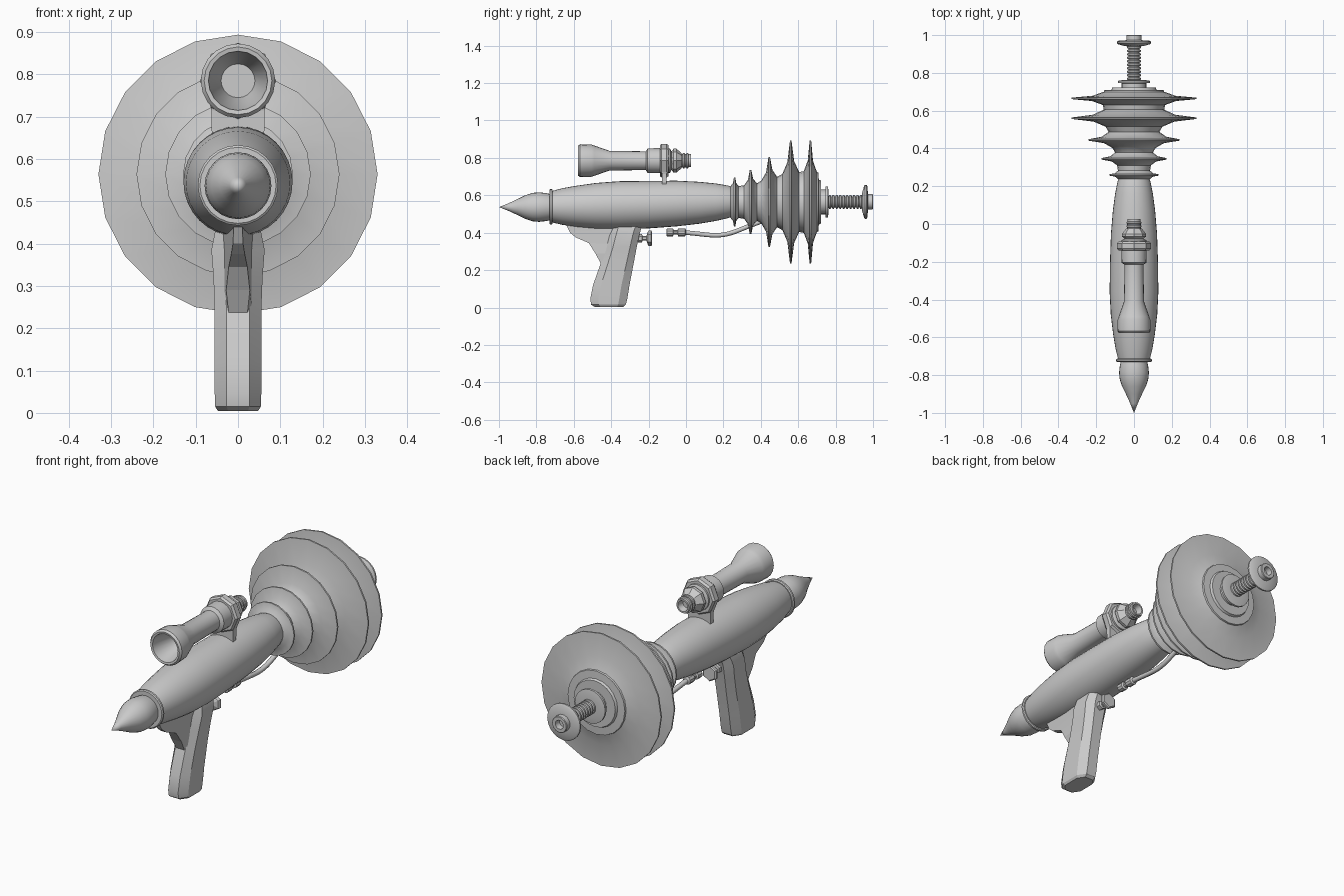
import bpy, bmesh
from math import sin, cos, pi


def finish(name, bm, smooth=True, angle=0.6):
    bmesh.ops.remove_doubles(bm, verts=bm.verts, dist=1e-5)
    bmesh.ops.recalc_face_normals(bm, faces=bm.faces)
    me = bpy.data.meshes.new(name)
    bm.to_mesh(me)
    bm.free()
    ob = bpy.data.objects.new(name, me)
    bpy.context.collection.objects.link(ob)
    if smooth:
        bpy.ops.object.select_all(action='DESELECT')
        ob.select_set(True)
        bpy.context.view_layer.objects.active = ob
        bpy.ops.object.shade_smooth_by_angle(angle=angle)
    return ob


def loft(name, rings, smooth=True, angle=0.6, caps=True):
    """Skin a list of equal-length point rings and cap both ends."""
    bm = bmesh.new()
    vs = [[bm.verts.new(p) for p in ring] for ring in rings]
    n = len(vs[0])
    for a, b in zip(vs, vs[1:]):
        for i in range(n):
            j = (i + 1) % n
            bm.faces.new((a[i], a[j], b[j], b[i]))
    if caps:
        bm.faces.new(vs[0])
        bm.faces.new(vs[-1])
    return finish(name, bm, smooth, angle)


def lathe(name, profile, z=0.0, n=20, smooth=True, angle=0.6):
    """Revolve (y, radius[, centre z]) points around a line along y."""
    rings = []
    for p in profile:
        y, r = p[:2]
        zc = p[2] if len(p) > 2 else z
        r = max(r, 1e-7)
        rings.append([(r * sin(2 * pi * i / n), y, zc + r * cos(2 * pi * i / n))
                      for i in range(n)])
    return loft(name, rings, smooth, angle, caps=profile[0][1] > 0)


# Main hull, nose cone and collar
lathe("hull", [(-.72, .083, .539), (-.66, .098, .54), (-.58, .111, .541), (-.48, .123, .543),
               (-.36, .129, .546), (-.2, .127, .55), (-.05, .122, .556), (.07, .112, .56),
               (.16, .1, .563), (.225, .087, .565), (.25, .078, .565)], n=32)
lathe("nose_cone", [(-1, 0), (-.95, .02), (-.9, .043), (-.86, .063), (-.82, .076),
                    (-.785, .079), (-.75, .075), (-.71, .066)], .537, 24)
lathe("rear_collar", [(-.73, .075), (-.73, .09), (-.726, .095), (-.717, .095),
                      (-.713, .09), (-.713, .075)], .538, 24)

# Cooling fins: (y, tip radius, core radius before, core radius after)
profile = [(.235, .075)]
for y, R, b0, b1, w in [(.26, .13, .085, .085, .022), (.345, .172, .09, .1, .034),
                        (.445, .24, .115, .135, .042), (.56, .33, .15, .16, .045),
                        (.665, .33, .165, .16, .035)]:
    profile += [(y - w, b0), (y - .4 * w, b0 + .35 * (R - b0)), (y - .004, R),
                (y + .004, R), (y + .4 * w, b1 + .35 * (R - b1)), (y + w, b1)]
profile += [(.708, .158), (.71, .12), (.722, .115), (.722, .08)]
lathe("cooling_fins", profile, .564, 20)

# Barrel with ridges, disc and hollow tip
lathe("barrel_base", [(.715, .066), (.745, .066), (.747, .084), (.758, .084), (.762, .06),
                      (.762, .03)], .564, 20)
ridges = [(.75, .028)]
for i in range(10):
    y = .762 + i * .0185
    ridges += [(y, .029), (y + .003, .037), (y + .011, .037), (y + .014, .029)]
lathe("ridged_barrel", ridges + [(.95, .03)], .565, 16)
lathe("muzzle_disc", [(.94, .03), (.942, .05), (.952, .085), (.957, .091), (.965, .091),
                      (.97, .083), (.973, .041), (.997, .041), (1, .038), (1, .022),
                      (.97, .02), (.97, 0.001)], .565, 20)

# Sight: hollow bell, tube, octagonal ring and eyepiece
SZ = .785
lathe("sight_tube", [(-.45, .04), (-.47, .046), (-.55, .066), (-.575, .07), (-.577, .08), (-.567, .088),
                     (-.505, .086), (-.49, .081), (-.41, .053), (-.215, .05), (-.205, .066),
                     (-.14, .067), (-.085, .065), (-.075, .045)], SZ, 20)
lathe("sight_ring", [(-.14, .06), (-.14, .082), (-.13, .09), (-.103, .09), (-.093, .082),
                     (-.093, .06)], SZ, 8, smooth=False)
lathe("sight_nut", [(-.095, .06), (-.08, .045), (-.067, .064), (-.052, .064), (-.025, .042),
                    (-.02, .03)], SZ, 8, smooth=False)
lathe("sight_eyepiece", [(-.04, .036), (-.018, .036), (-.016, .041), (-.008, .041), (-.006, .036),
                         (.001, .036), (.003, .041), (.011, .041), (.013, .035), (.026, .035),
                         (.026, .027), (-.005, .02)], SZ, 16)
# Strap carrying the sight
loft("sight_mount", [[(-w, -.116 - d, z), (w, -.116 - d, z), (w, -.116 + d, z), (-w, -.116 + d, z)]
                     for z, w, d in [(.64, .055, .012), (.67, .063, .012), (.715, .063, .013),
                                     (.75, .07, .018)]], smooth=False)


# Handle: chamfered sections stacked up from the butt
def section(z, y0, y1, w):
    c, k = w * .5, (y1 - y0) * .22
    return [(-c, y0, z), (c, y0, z), (w, y0 + k, z), (w, y1 - k, z),
            (c, y1, z), (-c, y1, z), (-w, y1 - k, z), (-w, y0 + k, z)]


loft("handle", [section(*s) for s in [
    (.004, -.49, -.335, .047), (.015, -.507, -.322, .054), (.045, -.512, -.314, .055),
    (.12, -.497, -.302, .055), (.24, -.455, -.279, .055), (.32, -.427, -.264, .058),
    (.385, -.41, -.25, .063), (.42, -.4, -.24, .056), (.47, -.39, -.21, .045)]], angle=.4)

# Web behind the handle: rear edge paired with a front edge buried in the handle
web = [(-.64, .44, .01, -.4, .47), (-.62, .4, .012, -.39, .42), (-.59, .375, .016, -.38, .39),
       (-.52, .345, .022, -.38, .34), (-.485, .29, .028, -.4, .29), (-.455, .235, .022, -.42, .235)]
loft("handle_web", [[(-w, y, z), (w, y, z), (.035, y2, z2), (-.035, y2, z2)]
                    for y, z, w, y2, z2 in web], smooth=False)

# Trigger button
lathe("trigger", [(-.27, .022), (-.235, .022), (-.232, .012), (-.212, .012), (-.203, .038),
                  (-.197, .042), (-.187, .042), (-.182, .036)], .37, 6, smooth=False)

# Hose and its fittings
lathe("hose_fitting", [(-.105, .014), (-.102, .021), (-.07, .021), (-.066, .012), (-.045, .012),
                       (-.042, .021), (-.005, .021), (0, .013)], .402, 10)
cu = bpy.data.curves.new("hose", 'CURVE')
cu.dimensions = '3D'
cu.bevel_depth = .012
cu.bevel_resolution = 2
cu.resolution_u = 6
sp = cu.splines.new('NURBS')
path = [(-.02, .402), (.06, .396), (.15, .38), (.25, .395), (.33, .435), (.43, .47)]
sp.points.add(len(path) - 1)
for p, (y, z) in zip(sp.points, path):
    p.co = (0, y, z, 1)
sp.use_endpoint_u = True
sp.order_u = 4
hose = bpy.data.objects.new("hose", cu)
bpy.context.collection.objects.link(hose)
bpy.ops.object.select_all(action='DESELECT')
hose.select_set(True)
bpy.context.view_layer.objects.active = hose
bpy.ops.object.convert(target='MESH')
